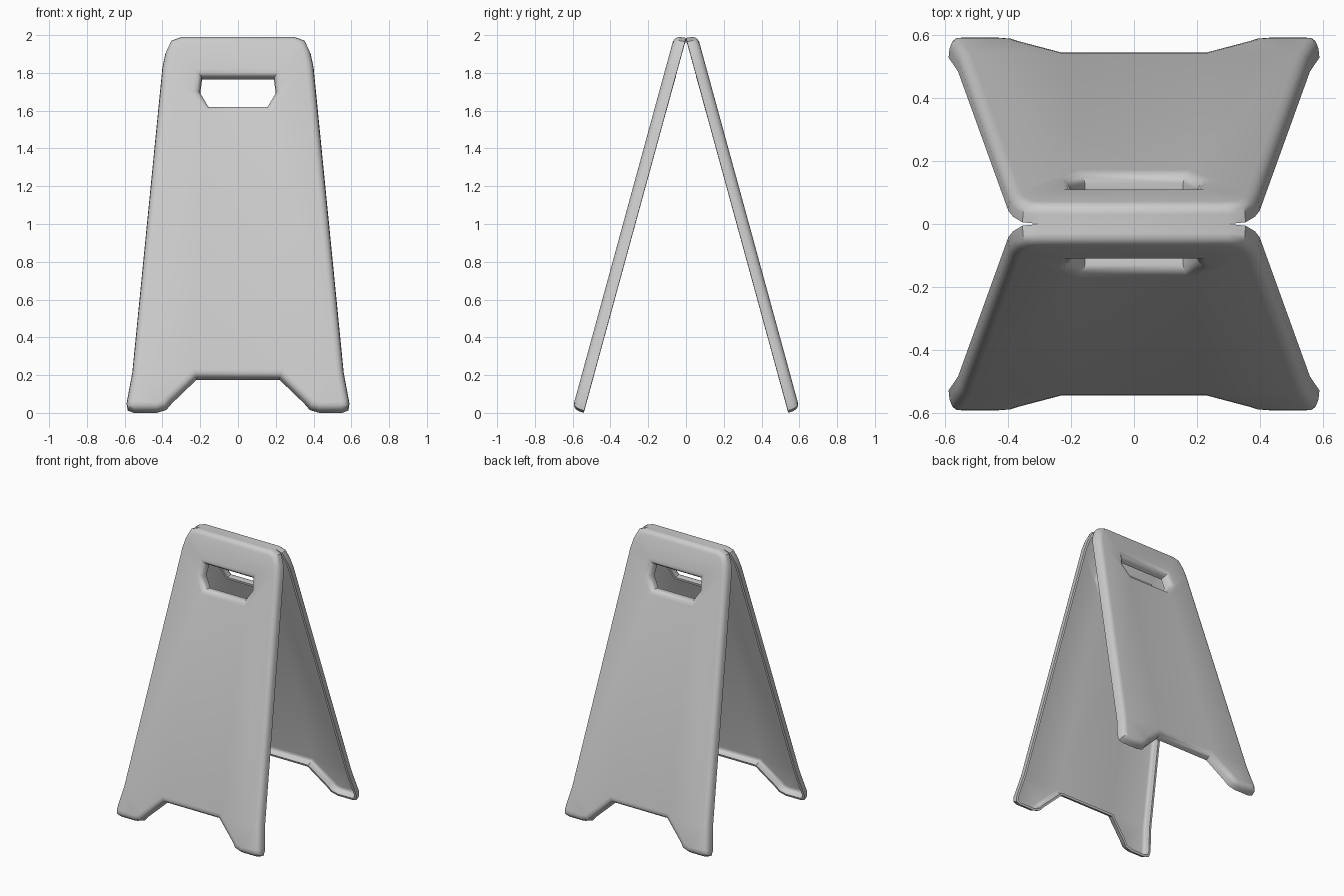
import bpy, bmesh, math
from mathutils import Vector

if "Cube" in bpy.data.objects:
    bpy.data.objects.remove(bpy.data.objects["Cube"])

TOP = 1.985                       # height of the fold line
ANG = math.radians(15.3)          # lean of each panel
OUT = Vector((0, -math.cos(ANG), math.sin(ANG)))

# right halves of the outlines, top to bottom (x, z)
BOARD = [(.30, 1.985), (.355, 1.965), (.385, 1.90), (.40, 1.83), (.56, .21),
         (.59, .05), (.585, .012), (.55, 0), (.43, 0), (.38, .015), (.35, .05), (.22, .175)]
HANDLE = [(.19, 1.765), (.20, 1.69), (.155, 1.615)]
# edge profile: (inset, depth) from the open rim to the flat face
PROFILE = [(0, 0), (.003, .03), (.009, .046), (.022, .058), (.04, .062)]


def full(half):
    return [Vector(p) for p in half] + [Vector((-x, z)) for x, z in reversed(half)]


def inset(poly, d):
    result = []
    for i, p in enumerate(poly):
        a = (p - poly[i - 1]).normalized()
        b = (poly[(i + 1) % len(poly)] - p).normalized()
        na, nb = Vector((a.y, -a.x)), Vector((b.y, -b.x))
        result.append(p + (na + nb) * (d / (1 + na.dot(nb))))
    return result


def wall(bm, half, sign):
    """Rounded side wall; returns the edges of its last ring."""
    poly, prev = full(half), None
    n = len(poly)
    for d, t in PROFILE:
        ring = [bm.verts.new(Vector((p.x, -(TOP - p.y) * math.tan(ANG), p.y)) + OUT * t)
                for p in inset(poly, d * sign)]
        if prev:
            for i in range(n):
                j = (i + 1) % n
                bm.faces.new((prev[i], prev[j], ring[j], ring[i]))
        prev = ring
    return [bm.edges.get((prev[i], prev[(i + 1) % n])) for i in range(n)]


# front panel: outer wall, handle wall, flat face between them
bm = bmesh.new()
loops = wall(bm, BOARD, 1) + wall(bm, HANDLE, -1)
bmesh.ops.triangle_fill(bm, use_beauty=True, use_dissolve=False, edges=loops, normal=OUT)
bmesh.ops.recalc_face_normals(bm, faces=bm.faces[:])
face = max(bm.faces, key=lambda f: abs(f.normal.dot(OUT)))
if face.normal.dot(OUT) < 0:
    bmesh.ops.reverse_faces(bm, faces=bm.faces[:])
mesh = bpy.data.meshes.new("folding_board")
bm.to_mesh(mesh)
bm.free()
board = bpy.data.objects.new("folding_board", mesh)
bpy.context.collection.objects.link(board)

# back panel joined at the fold, then hollow shell thickness
mirror = board.modifiers.new("back_panel", 'MIRROR')
mirror.use_axis = (False, True, False)
mirror.merge_threshold = .001
shell = board.modifiers.new("shell", 'SOLIDIFY')
shell.thickness = .016
shell.offset = -1
shell.use_even_offset = True

bpy.context.view_layer.objects.active = board
board.select_set(True)
bpy.ops.object.convert(target='MESH')
bpy.ops.object.shade_smooth_by_angle(angle=math.radians(40))
